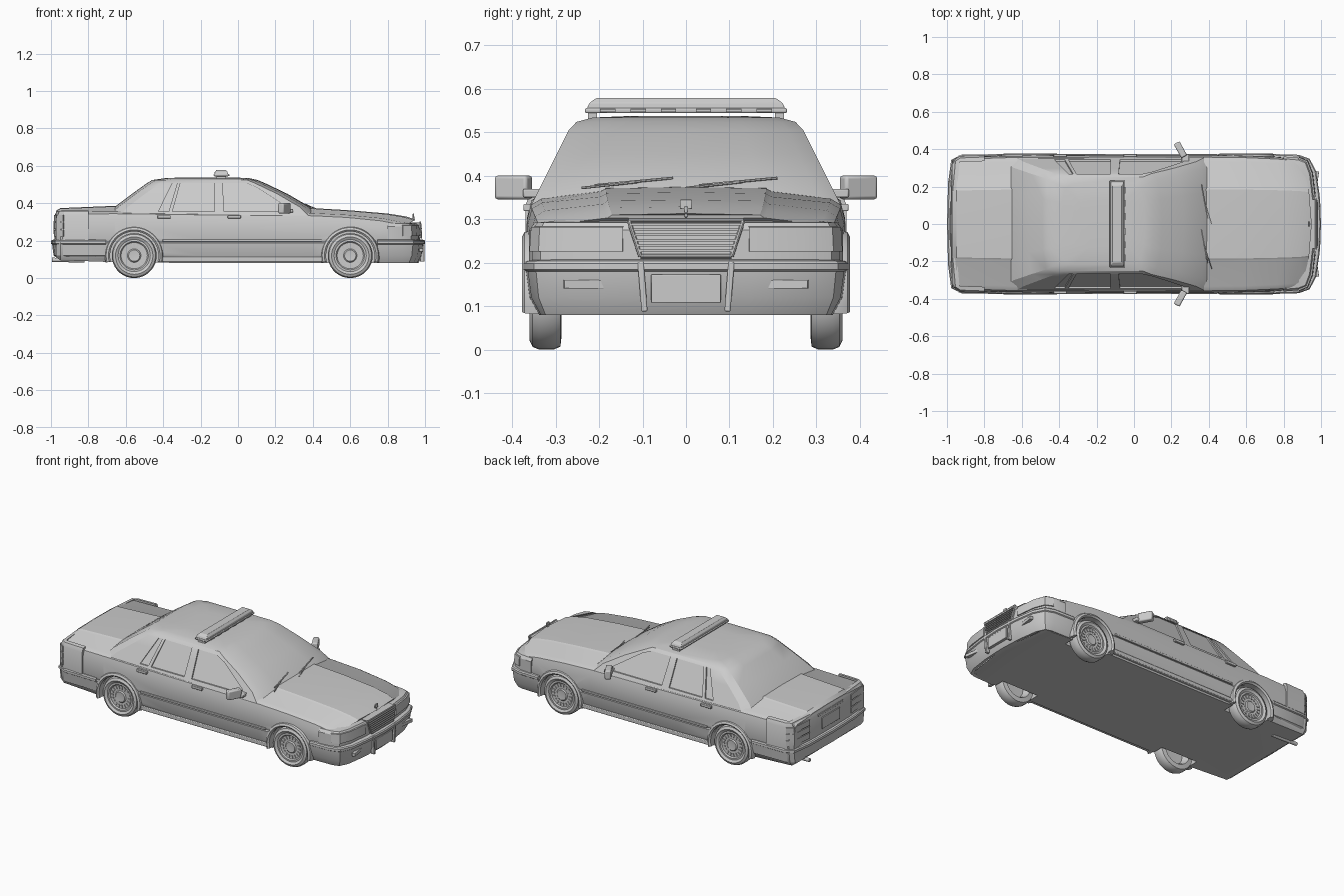
import bpy, bmesh, math
from mathutils import Matrix, Vector, Euler

if "Cube" in bpy.data.objects:
    bpy.data.objects.remove(bpy.data.objects["Cube"])


def finish(name, bm, bevel=0, cutter=False):
    bmesh.ops.recalc_face_normals(bm, faces=bm.faces)
    me = bpy.data.meshes.new(name)
    bm.to_mesh(me)
    bm.free()
    ob = bpy.data.objects.new(name, me)
    bpy.context.collection.objects.link(ob)
    if bevel:
        mod = ob.modifiers.new("bevel", "BEVEL")
        mod.width, mod.segments = bevel, 2
    if cutter:
        ob.hide_render = True
        ob.display_type = "WIRE"
        return ob
    bpy.ops.object.select_all(action="DESELECT")
    ob.select_set(True)
    bpy.context.view_layer.objects.active = ob
    bpy.ops.object.shade_smooth_by_angle(angle=math.radians(28))
    return ob


def loft(name, rows, ring=False, **kw):
    """Skin closed cross-sections; ring joins last row to first, otherwise ends are capped."""
    bm = bmesh.new()
    vs = [[bm.verts.new(p) for p in r] for r in rows]
    n = len(rows[0])
    for a, b in zip(vs, vs[1:] + (vs[:1] if ring else [])):
        for i in range(n):
            j = (i + 1) % n
            bm.faces.new((a[i], a[j], b[j], b[i]))
    if not ring:
        for r in (vs[0], vs[-1]):
            for i in range(n // 2):
                quad = dict.fromkeys([r[i], r[i + 1], r[n - i - 1], r[(n - i) % n]])
                bm.faces.new(list(quad))
    bmesh.ops.remove_doubles(bm, verts=bm.verts, dist=0.0003)
    return finish(name, bm, **kw)


def wrap(name, path, profile):
    """Sweep an (outward, z) profile along a plan path."""
    rows = []
    for i, p in enumerate(path):
        t = (Vector(path[min(i + 1, len(path) - 1)]) - Vector(path[max(i - 1, 0)])).normalized()
        rows.append([(p[0] - t.y * o, p[1] + t.x * o, z) for o, z in profile])
    return loft(name, rows)


def boxes(name, items, bevel=0):
    bm = bmesh.new()
    for loc, size, rot in items:
        bmesh.ops.create_cube(bm, size=1, matrix=Matrix.LocRotScale(Vector(loc), Euler(rot), Vector(size)))
    return finish(name, bm, bevel)


def rod(name, a, b, r, sides=8):
    a, b = Vector(a), Vector(b)
    bm = bmesh.new()
    m = Matrix.Translation((a + b) / 2) @ (b - a).to_track_quat("Z", "Y").to_matrix().to_4x4()
    bmesh.ops.create_cone(bm, cap_ends=True, segments=sides, radius1=r, radius2=r, depth=(b - a).length, matrix=m)
    return finish(name, bm)


def cut(ob, cutter):
    mod = ob.modifiers.new("cut", "BOOLEAN")
    mod.operation, mod.solver, mod.object = "DIFFERENCE", "EXACT", cutter


def mirror(half):
    """Continue a plan path that ends on the centre line."""
    return half + [(x, -y) for x, y in half[-2::-1]]


NONE = (0, 0, 0)
AXLES = (-0.555, 0.6)

# Lower body: x, half width, bottom, shoulder height, centre height
stations = [(-0.972, .34, .11, .345, .36), (-0.95, .358, .095, .356, .374), (-0.66, .368, .085, .358, .386),
            (-0.2, .37, .08, .352, .386), (0.4, .37, .08, .347, .374), (0.6, .368, .08, .338, .362),
            (0.8, .36, .08, .32, .345), (0.9, .352, .08, .302, .329), (0.95, .34, .09, .288, .313)]
rows = []
for x, w, zb, zs, zt in stations:
    bow = .06 * max(0, (x - .4) / .6)
    half = [(0, zb), (.92, zb), (.975, .12), (1, .187), (.985, .194), (.998, .21), (.99, zs - .05),
            (.965, zs - .014), (.9, zs), (.53, zt - .01), (.5, zt - .003), (0, zt)]
    full = half + [(-a, z) for a, z in half[-2:0:-1]]
    rows.append([(x - bow * a * a, w * a, z) for a, z in full])
body = loft("lower_body", rows)

# Wheel wells
bm = bmesh.new()
for x in AXLES:
    for s in (-1, 1):
        m = Matrix.Translation((x, s * .36, .12)) @ Matrix.Rotation(math.pi / 2, 4, "X")
        bmesh.ops.create_cone(bm, cap_ends=True, segments=40, radius1=.132, radius2=.132, depth=.18, matrix=m)
cut(body, finish("wheel_well_cutter", bm, cutter=True))

# Cabin: z, rear x, front x
rows = []
for z, xr, xf in [(.335, -.70, .43), (.38, -.66, .385), (.45, -.567, .265), (.505, -.49, .15),
                  (.524, -.46, .105), (.534, -.39, .06), (.538, -.3, -.02)]:
    y = .35 - .5 * (z - .345) if z < .51 else {.524: .252, .534: .215, .538: .12}[z]
    half = [(xf, 0), (xf - .006, y * .5), (xf - .025, y * .87), (xf - .055, y),
            (xr + .07, y), (xr + .02, y * .9), (xr + .002, y * .5), (xr, 0)]
    rows.append([(a, b, z) for a, b in half + [(a, -b) for a, b in half[-2:0:-1]]])
cabin = loft("cabin", rows)

# Recessed side windows
windows = [[(-.425, .357), (-.37, .357), (-.325, .508), (-.35, .508)],
           [(-.35, .357), (-.125, .357), (-.125, .508), (-.308, .508)],
           [(-.075, .357), (.27, .357), (.265, .378), (.17, .44), (.1, .485), (.045, .508), (-.082, .508)]]
bm = bmesh.new()
for s in (-1, 1):
    for poly in windows:
        a, b = [[bm.verts.new((x, s * (.35 - .5 * (z - .345) + d), z)) for x, z in poly] for d in (-.009, .05)]
        bm.faces.new(a)
        bm.faces.new(b)
        for i in range(len(a)):
            j = (i + 1) % len(a)
            bm.faces.new((a[i], a[j], b[j], b[i]))
cut(cabin, finish("window_cutter", bm, cutter=True))

# Nose, tail and bumpers
nose = mirror([(.80, .361), (.88, .354), (.925, .335), (.95, .27), (.965, .145), (.972, 0)])
tail = mirror([(-.80, -.366), (-.93, -.361), (-.962, -.338), (-.975, -.2), (-.978, 0)])
wrap("nose_panel", nose, [(-.06, .19), (0, .19), (0, .275), (-.012, .292), (-.06, .298)])
wrap("tail_panel", tail, [(-.03, .19), (.003, .19), (.003, .335), (-.008, .358), (-.03, .362)])
bumper = [(-.05, .085), (-.03, .08), (-.008, .12), (0, .18), (.006, .184), (.006, .198), (0, .204), (-.05, .212)]
wrap("front_bumper", mirror([(.745, .368), (.88, .364), (.935, .345), (.968, .28), (.987, .15), (.994, 0)]), bumper)
wrap("rear_bumper", mirror([(-.705, -.368), (-.92, -.365), (-.972, -.34), (-.988, -.22), (-.994, 0)]),
     [(o, max(z, .095)) for o, z in bumper if z != .08])

# Lamps wrapping round the corners
head = [(-.02, .226), (.007, .226), (.003, .282), (-.02, .284)]
for side, sl in (("left", slice(1, 5)), ("right", slice(6, 10))):
    wrap(side + "_headlight", nose[sl], head)
for side, sl in (("right", slice(1, 4)), ("left", slice(5, 8))):
    for k, z in enumerate((.222, .262, .302)):
        wrap(f"{side}_tail_lamp_{k}", tail[sl], [(-.02, z), (.008, z), (.008, z + .034), (-.02, z + .034)])

# Grille
def trap(x, k):
    return [(x, -.105 * k, .215), (x, .105 * k, .215), (x - .006, .132 * k, .298), (x - .006, -.132 * k, .298)]
loft("grille_back", [trap(.93, 1), trap(.979, 1)])
pts = trap(.98, 1)
for i in range(4):
    rod(f"grille_frame_{i}", pts[i], pts[(i + 1) % 4], .005)
boxes("grille_slats", [((.98 - .07 * (z - .215), 0, z), (.012, 2 * (.103 + .3 * (z - .215)), .006), NONE)
                       for z in (.228, .24, .252, .264, .276, .288)])
boxes("hood_ornament", [((.938, 0, .317), (.01, .008, .025), NONE), ((.938, 0, .334), (.008, .028, .022), NONE)], .002)

# Front bumper fittings, plates
boxes("bumper_guards", [((.985, s * .1, .145), (.024, .014, .115), (s * -.08, 0, 0)) for s in (-1, 1)], .003)
boxes("front_plate", [((.986, 0, .14), (.018, .16, .066), NONE)], .002)
for s in (-1, 1):
    boxes("fog_lamp", [((.971, s * .222, .15), (.02, .12, .02), (0, 0, s * -.13 - s * .02))], .002)
boxes("rear_plate", [((-.979, 0, .27), (.014, .17, .07), NONE)], .002)
boxes("trunk_lock_trim", [((-.977, 0, .33), (.012, .24, .012), NONE)], .002)
rod("tailpipe", (-.82, .22, .093), (-.995, .22, .098), .011, 12)

# Side details
for s in (-1, 1):
    side = "left" if s > 0 else "right"
    boxes(side + "_side_trim", [((.022, s * .367, .2), (.85, .014, .012), NONE)], .002)
    boxes(side + "_sill", [((.022, s * .355, .1), (.87, .02, .025), NONE)], .004)
    boxes(side + "_door_handles", [((x, s * .366, .327), (.07, .016, .017), NONE) for x in (-.395, -.02)], .003)
    boxes(side + "_mirror", [((.248, s * .397, .373), (.035, .085, .055), (0, 0, s * .5))], .007)
    boxes(side + "_mirror_arm", [((.275, s * .35, .36), (.04, .05, .02), NONE)], .004)

# Wheels: tyre and hubcap profile (radius, y), slotted cap and arch flares
tyre = [(0, .347), (.03, .35), (.036, .344), (.07, .346), (.076, .353), (.086, .352), (.1, .36), (.114, .353),
        (.12, .338), (.12, .304), (.113, .289), (.086, .286), (.076, .3), (.07, .33), (0, .332)]
flare = [(.129, .34), (.129, .37), (.138, .378), (.15, .372), (.157, .355), (.157, .34)]
for x in AXLES:
    for s in (-1, 1):
        tag = ("front" if x > 0 else "rear") + ("_left" if s > 0 else "_right")
        turn = [i * math.tau / 36 for i in range(36)]
        loft(tag + "_wheel", [[(x + r * math.cos(a), s * y, .12 + r * math.sin(a)) for r, y in tyre]
                              for a in turn], ring=True)
        boxes(tag + "_hubcap_ribs", [((x + .058 * math.cos(a), s * .346, .12 + .058 * math.sin(a)),
                                      (.018, .008, .008), (0, -a, 0)) for a in turn[::2]])
        arc = [math.radians(-14 + 208 * i / 26) for i in range(27)]
        loft(tag + "_arch_flare", [[(x + r * math.cos(a), s * y, .12 + r * math.sin(a)) for r, y in flare]
                                   for a in arc])

# Roof light bar
boxes("light_bar_base", [((-.09, 0, .55), (.08, .465, .012), NONE)], .004)
boxes("light_bar_feet", [((-.09, s * .215, .535), (.05, .02, .025), NONE) for s in (-1, 1)])
loft("light_bar_lens", [[(-.09 + a * wx, b * wy, z) for a, b in ((-1, -1), (1, -1), (1, 1), (-1, 1))]
                        for wx, wy, z in ((.036, .228, .555), (.034, .222, .568), (.024, .206, .579))], bevel=.002)
boxes("light_bar_studs", [((-.05, y, .55), (.008, .035, .007), NONE) for y in (-.18, -.11, -.04, .04, .11, .18)])

# Wipers
for k, y in enumerate((-.24, .0)):
    rod(f"wiper_arm_{k}", (.415, y, .372), (.375, y + .13, .386), .003, 6)
    rod(f"wiper_blade_{k}", (.395, y + .03, .378), (.362, y + .21, .395), .003, 6)
